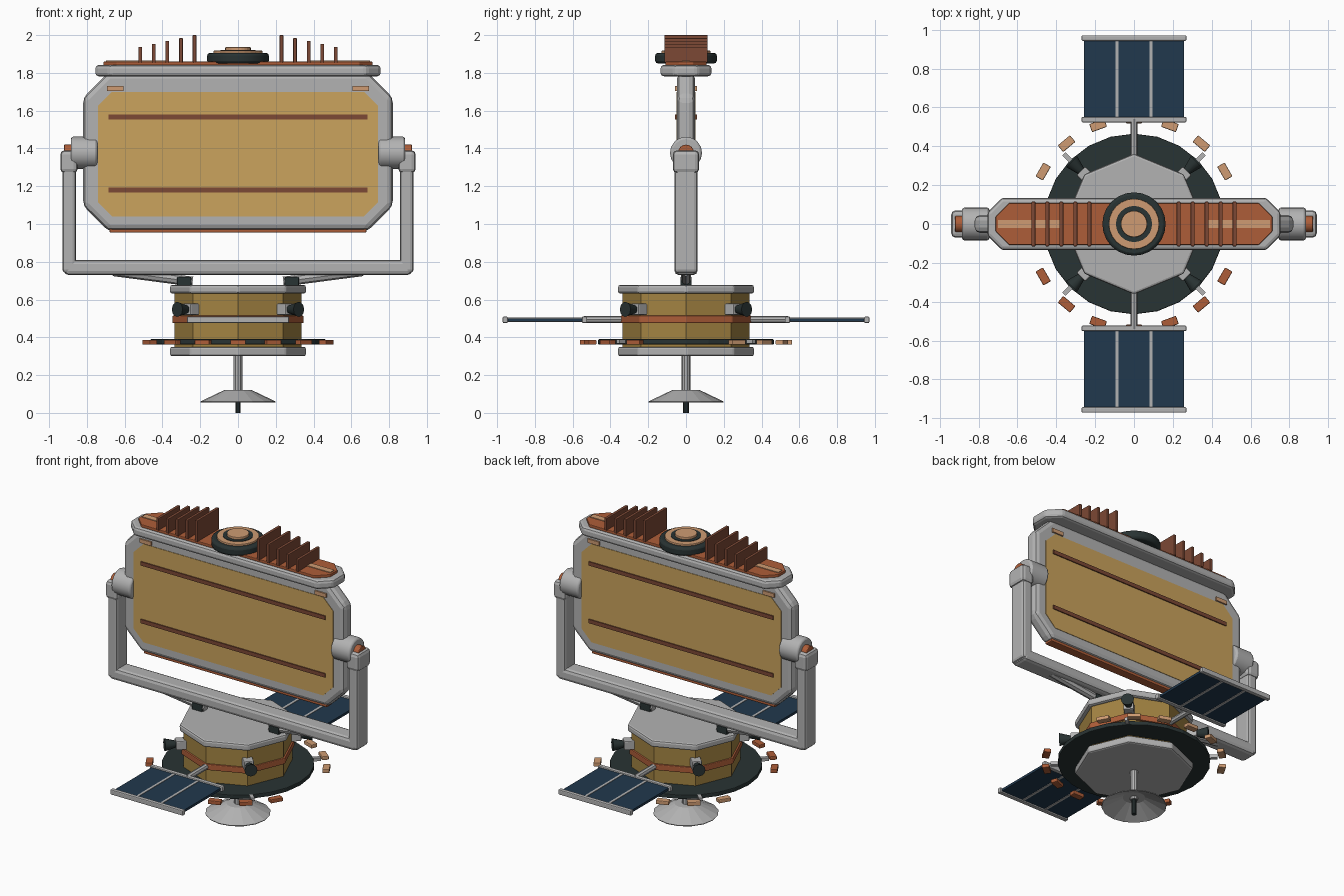
import bpy, bmesh, math
from mathutils import Matrix, Vector

if "Cube" in bpy.data.objects:
    bpy.data.objects.remove(bpy.data.objects["Cube"])


def material(name, rgb):
    m = bpy.data.materials.new(name)
    m.diffuse_color = (*rgb, 1)
    m.use_nodes = True
    m.node_tree.nodes["Principled BSDF"].inputs["Base Color"].default_value = m.diffuse_color
    return m


GREY = material("light grey metal", (0.45, 0.45, 0.45))
GOLD = material("pale gold foil", (0.60, 0.37, 0.11))
DKGOLD = material("deep gold foil", (0.37, 0.23, 0.055))
COPPER = material("copper", (0.42, 0.11, 0.04))
TAN = material("light copper", (0.62, 0.33, 0.17))
BROWN = material("brown copper", (0.20, 0.065, 0.035))
NAVY = material("navy solar cells", (0.015, 0.04, 0.075))
DARK = material("dark rubber", (0.022, 0.033, 0.033))


def finish(name, bm, mat, bevel=0, segments=2, smooth=False):
    bmesh.ops.recalc_face_normals(bm, faces=bm.faces[:])
    me = bpy.data.meshes.new(name)
    bm.to_mesh(me)
    bm.free()
    me.materials.append(mat)
    ob = bpy.data.objects.new(name, me)
    bpy.context.collection.objects.link(ob)
    if smooth:
        for p in me.polygons:
            p.use_smooth = True
        me.set_sharp_from_angle(angle=math.radians(35))
    if bevel:
        b = ob.modifiers.new("bevel", 'BEVEL')
        b.width, b.segments = bevel, segments
        b.limit_method = 'ANGLE'
        b.angle_limit = math.radians(35)
    return ob


def box(name, loc, size, mat, bevel=0, rot=None):
    bm = bmesh.new()
    m = Matrix.Translation(loc) @ (rot or Matrix()) @ Matrix.Diagonal((*size, 1))
    bmesh.ops.create_cube(bm, size=1, matrix=m)
    return finish(name, bm, mat, bevel)


def cone(name, a, b, r1, r2, mat, n=24, bevel=0, smooth=True, spin=0):
    """Cylinder or cone running from point a to point b."""
    a, b = Vector(a), Vector(b)
    d = b - a
    m = (Matrix.Translation((a + b) / 2) @ d.to_track_quat('Z', 'Y').to_matrix().to_4x4()
         @ Matrix.Rotation(spin, 4, 'Z'))
    bm = bmesh.new()
    bmesh.ops.create_cone(bm, cap_ends=True, segments=n, radius1=r1, radius2=r2,
                          depth=d.length, matrix=m)
    return finish(name, bm, mat, bevel, smooth=smooth)


def octagon_slab(name, hx, lo, hi, cut, t0, t1, mat, flat=False, bevel=0):
    """Chamfered rectangle, upright (xz) or lying flat (xy), from t0 to t1 thick."""
    pts = [(-hx + cut, lo), (hx - cut, lo), (hx, lo + cut), (hx, hi - cut),
           (hx - cut, hi), (-hx + cut, hi), (-hx, hi - cut), (-hx, lo + cut)]
    bm = bmesh.new()
    rings = [[bm.verts.new((x, v, t) if flat else (x, t, v)) for x, v in pts]
             for t in (t0, t1)]
    bm.faces.new(rings[0])
    bm.faces.new(rings[1])
    for i in range(8):
        j = (i + 1) % 8
        bm.faces.new((rings[0][i], rings[0][j], rings[1][j], rings[1][i]))
    return finish(name, bm, mat, bevel)


def drum(name, r, z0, z1, mat, bevel=0, n=8):
    return cone(name, (0, 0, z0), (0, 0, z1), r, r, mat, n, bevel, smooth=False)


# Large upright panel
octagon_slab("panel_frame", 0.82, 0.965, 1.80, 0.13, -0.047, 0.047, GREY, bevel=0.03)
octagon_slab("panel_foil", 0.742, 1.04, 1.70, 0.075, -0.05, 0.05, GOLD)
box("panel_bottom_strip", (0, 0, 0.967), (1.36, 0.06, 0.026), COPPER, 0.006)
for s in (-1, 1):
    for z in (1.18, 1.567):
        box("panel_rib", (0, s * 0.05, z), (1.37, 0.014, 0.026), BROWN)
    for x in (-0.65, 0.65):
        box("panel_tab", (x, s * 0.05, 1.718), (0.085, 0.014, 0.026), TAN)

# Top cap with cooling fins
octagon_slab("top_cap", 0.755, -0.135, 0.135, 0.075, 1.782, 1.842, GREY, True, 0.018)
octagon_slab("top_plate", 0.712, -0.108, 0.108, 0.07, 1.84, 1.86, COPPER, True, 0.004)
for s in (-1, 1):
    box("top_stripe", (s * 0.54, 0, 1.86), (0.32, 0.042, 0.009), TAN)
    for i in range(5):
        h = 0.145 - 0.0155 * i
        box("cooling_fin", (s * (0.23 + 0.072 * i), 0, 1.855 + h / 2),
            (0.02, 0.23, h), BROWN, 0.004)

# Round cap on the top
cone("cap_base", (0, 0, 1.85), (0, 0, 1.906), 0.163, 0.163, DARK, 24, 0.014)
drum("cap_disc", 0.13, 1.90, 1.918, TAN, 0.004, 24)
drum("cap_groove", 0.093, 1.91, 1.921, DARK, 0, 24)
drum("cap_button", 0.068, 1.91, 1.936, TAN, 0.004, 24)

# Yoke
box("yoke_bar", (0, 0, 0.77), (1.84, 0.122, 0.08), GREY, 0.022)
for s in (-1, 1):
    box("yoke_arm", (s * 0.893, 0, 1.05), (0.072, 0.122, 0.62), GREY, 0.018)
    box("yoke_arm_cap", (s * 0.895, 0, 1.33), (0.092, 0.14, 0.12), GREY, 0.022)
    cone("pivot_hub", (s * 0.745, 0, 1.377), (s * 0.885, 0, 1.377),
         0.085, 0.085, GREY, 16, 0.012)
    cone("pivot_pin", (s * 0.88, 0, 1.377), (s * 0.922, 0, 1.377),
         0.043, 0.043, COPPER, 16, 0.004)
    cone("yoke_brace", (s * 0.24, 0, 0.695), (s * 0.66, 0, 0.75),
         0.026, 0.026, GREY, 8, smooth=False)
    box("brace_foot", (s * 0.285, 0, 0.695), (0.075, 0.06, 0.05), DARK, 0.006)

# Eight-sided body
drum("body_base", 0.362, 0.30, 0.35, GREY, 0.012)
drum("body_foil", 0.337, 0.34, 0.64, DKGOLD)
drum("body_band", 0.349, 0.475, 0.515, COPPER, 0.005)
drum("body_top", 0.362, 0.632, 0.677, GREY, 0.012)
drum("skirt_disc", 0.465, 0.362, 0.39, DARK, 0.005, 24)

# Thrusters on the four corners
for k in range(4):
    rot = Matrix.Rotation(math.radians(45 + 90 * k), 4, 'Z')
    box("thruster_mount", rot @ Vector((0.352, 0, 0.548)), (0.07, 0.062, 0.06),
        GREY, 0.006, rot)
    cone("thruster_nozzle", rot @ Vector((0.38, 0, 0.548)),
         rot @ Vector((0.455, 0, 0.548)), 0.02, 0.04, DARK, 12)
    box("skirt_clip", rot @ Vector((0.475, 0, 0.378)), (0.07, 0.024, 0.022), GREY, 0, rot)

# Ring of small blocks, lighter at the back
for side in (0, 180):
    for a in range(30, 151, 20):
        rot = Matrix.Rotation(math.radians(a + side), 4, 'Z')
        box("ring_block", rot @ Vector((0.54, 0, 0.374)), (0.044, 0.082, 0.026),
            COPPER if side else TAN, 0.005, rot)

# Solar wings
for s in (-1, 1):
    cone("wing_strut", (0, s * 0.32, 0.495), (0, s * 0.54, 0.495),
         0.019, 0.019, GREY, 8)
    box("wing_cells", (0, s * 0.745, 0.493), (0.515, 0.40, 0.016), NAVY)
    for y in (0.537, 0.957):
        box("wing_rail", (0, s * y, 0.493), (0.54, 0.028, 0.034), GREY, 0.006)
    for x in (-0.088, 0.088):
        box("wing_divider", (x, s * 0.745, 0.493), (0.016, 0.40, 0.022), GREY)

# Dish antenna under the body
cone("dish_mast", (0, 0, 0.10), (0, 0, 0.305), 0.024, 0.024, GREY, 10)
bm = bmesh.new()
bmesh.ops.create_cone(bm, cap_ends=False, segments=16, radius1=0.2, radius2=0.07,
                      depth=0.062, matrix=Matrix.Translation((0, 0, 0.091)))
top = [v for v in bm.verts if v.co.z > 0.1]
bmesh.ops.contextual_create(bm, geom=top)
dish = finish("dish", bm, GREY)
shell = dish.modifiers.new("thickness", 'SOLIDIFY')
shell.thickness = 0.006
cone("dish_feed", (0, 0, 0), (0, 0, 0.12), 0.015, 0.015, DARK, 10)
